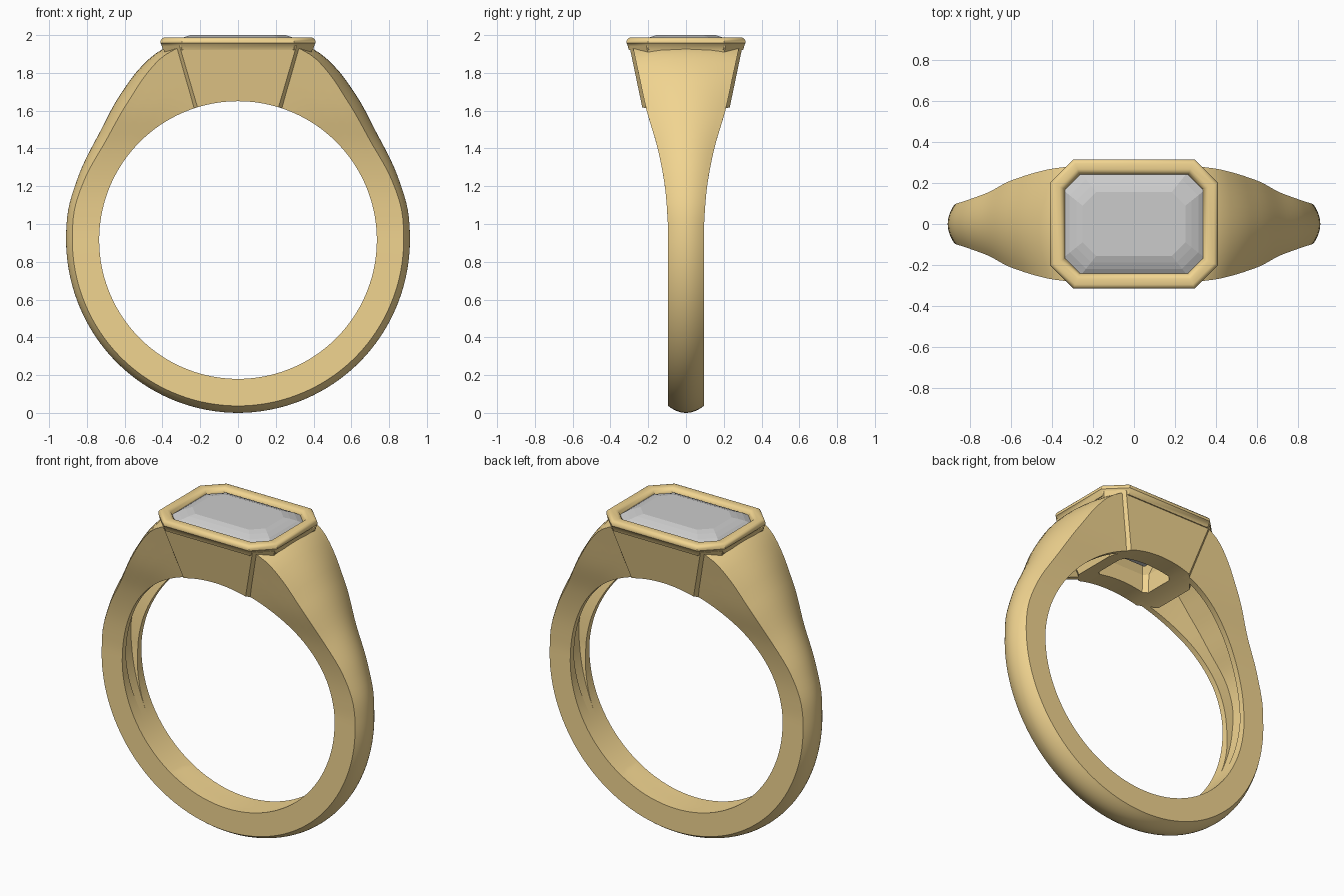
import bpy, math
from mathutils import Vector

if "Cube" in bpy.data.objects:
    bpy.data.objects.remove(bpy.data.objects["Cube"])

gold = bpy.data.materials.new("gold")
gold.diffuse_color = (0.88, 0.66, 0.28, 1)
gold.use_nodes = True
gold.node_tree.nodes["Principled BSDF"].inputs["Base Color"].default_value = gold.diffuse_color
CZ, RIN = 0.915, 0.735          # finger hole centre height and radius


def make(name, verts, faces, mat=None, smooth=None):
    me = bpy.data.meshes.new(name)
    me.from_pydata(verts, [], faces)
    ob = bpy.data.objects.new(name, me)
    bpy.context.collection.objects.link(ob)
    if mat:
        me.materials.append(mat)
    bpy.ops.object.select_all(action='DESELECT')
    ob.select_set(True)
    bpy.context.view_layer.objects.active = ob
    bpy.ops.object.mode_set(mode='EDIT')
    bpy.ops.mesh.select_all(action='SELECT')
    bpy.ops.mesh.normals_make_consistent(inside=False)
    bpy.ops.object.mode_set(mode='OBJECT')
    if smooth:
        bpy.ops.object.shade_smooth_by_angle(angle=math.radians(smooth))
    return ob


def loft(rings, ring_loop=False, caps=(True, True)):
    n, m = len(rings[0]), len(rings)
    verts = [p for r in rings for p in r]
    faces = []
    for i in range(m if ring_loop else m - 1):
        j = (i + 1) % m
        for k in range(n):
            l = (k + 1) % n
            faces.append((i * n + k, i * n + l, j * n + l, j * n + k))
    if not ring_loop:
        if caps[0]:
            faces.append(tuple(range(n)))
        if caps[1]:
            faces.append(tuple(range((m - 1) * n, m * n)))
    return verts, faces


def octagon(hx, hy, c, z):
    q = [(hx, hy - c), (hx - c, hy)]
    return [Vector((x, y, z)) for x, y in
            q + [(-x, y) for x, y in q[::-1]] + [(-x, -y) for x, y in q] + [(x, -y) for x, y in q[::-1]]]


def inset_oct(hx, hy, c, d, z):
    return octagon(hx - d, hy - d, c - 0.586 * d, z)


def curve(pts, x):
    """Smooth cubic interpolation through (x, value) points."""
    x = min(max(x, pts[0][0]), pts[-1][0])
    i = max(k for k in range(len(pts) - 1) if pts[k][0] <= x)

    def slope(k):
        a, b = pts[max(k - 1, 0)], pts[min(k + 1, len(pts) - 1)]
        return (b[1] - a[1]) / (b[0] - a[0])
    (x0, y0), (x1, y1) = pts[i], pts[i + 1]
    h = x1 - x0
    t = (x - x0) / h
    return ((2*t**3 - 3*t*t + 1) * y0 + (t**3 - 2*t*t + t) * h * slope(i)
            + (3*t*t - 2*t**3) * y1 + (t**3 - t*t) * h * slope(i + 1))


def polar(pts):
    return [(math.degrees(math.atan2(z - CZ, x)), math.hypot(x, z - CZ)) for x, z in pts]


# Band: half loft from the bottom to the head, mirrored in x
crown = [(-90, .915), (-45, .912), (-15, .91)] + polar(
    [(.91, .95), (.898, 1.08), (.85, 1.24), (.735, 1.48), (.62, 1.69), (.52, 1.825), (.41, 1.92), (.29, 1.965)])
edge = [(-90, .878), (-45, .878), (-15, .877)] + polar(
    [(.877, .95), (.865, 1.08), (.815, 1.23), (.70, 1.44), (.58, 1.65), (.48, 1.80), (.40, 1.885), (.29, 1.945)])
width = [(-1, .095), (.9, .095), (1.0, .096), (1.2, .112), (1.4, .15), (1.6, .208), (1.8, .252), (2.0, .295)]


def section(a):
    ca, sa = math.cos(math.radians(a)), math.sin(math.radians(a))
    if a == -90:
        ca = 0
    ro, rs = curve(crown, a), curve(edge, a)

    def pt(r, t, wall=0.0):
        z = CZ + r * sa
        return Vector((r * ca, t * (curve(width, z) - wall), z))
    out = []
    for k in range(13):                          # domed outside
        t = -1 + k / 6
        r = rs + (ro - rs) * (1 - t * t)
        y = t * curve(width, CZ + rs * sa)
        out.append(Vector((r * ca, y, CZ + r * sa)))
    s = min(max((a + 28) / 60, 0), 1)
    rg = RIN + s * s * (3 - 2 * s) * (rs - RIN - 0.055)   # hollow inside shoulders
    side = [rs + (RIN - rs) * k / 4 for k in range(1, 5)]
    out += [pt(r, 1) for r in side]
    wall = 0.075 - 0.04 * min(1, 2 * s)
    out += [pt(RIN, 1, wall)]
    out += [Vector((p.x, q, p.z)) for p in [pt(rg, 1, wall)]
            for y in [pt(RIN, 1, wall).y] for q in (y, -y)]
    out += [pt(RIN, -1, wall)]
    out += [pt(r, -1) for r in side[::-1]]
    return out


N = 64
band = make("band", *loft([section(-90 + (74 + 90) * i / N) for i in range(N + 1)], caps=(False, True)), gold)
mod = band.modifiers.new("mirror", 'MIRROR')
mod.use_clip = True
bpy.ops.object.modifier_apply(modifier=mod.name)
bpy.ops.object.shade_smooth_by_angle(angle=math.radians(30))

# Head: tapered eight-sided block under the stone
head = make("head", *loft([octagon(.27, .207, .09, 1.5), octagon(.40, .30, .09, 1.945)]), gold)
bpy.ops.mesh.primitive_cylinder_add(vertices=160, radius=RIN, depth=2, location=(0, 0, CZ),
                                    rotation=(math.pi / 2, 0, 0))
finger_cut = bpy.context.object
hole_cut = make("hole_cut", *loft([octagon(.17, .11, .025, 1.4), octagon(.19, .12, .025, 1.75),
                                   octagon(.32, .225, .07, 1.96)]))
for cutter in (finger_cut, hole_cut):
    cutter.hide_render = True
    bpy.context.view_layer.objects.active = head
    mod = head.modifiers.new("cut", 'BOOLEAN')
    mod.operation, mod.solver, mod.object = 'DIFFERENCE', 'EXACT', cutter
    bpy.ops.object.modifier_apply(modifier=mod.name)
    bpy.data.objects.remove(cutter)
bpy.ops.object.select_all(action='DESELECT')
head.select_set(True)
bpy.ops.object.shade_smooth_by_angle(angle=math.radians(20))

# Bezel: rounded eight-sided rim
profile = [(.014, 1.92), (.004, 1.953), (0, 1.957), (0, 1.966), (.004, 1.977), (.011, 1.984), (.02, 1.987),
           (.048, 1.987), (.058, 1.984), (.067, 1.976), (.074, 1.962), (.077, 1.945), (.077, 1.92)]
make("bezel", *loft([inset_oct(.411, .316, .115, d, z) for d, z in profile], ring_loop=True), gold, 35)

# Stone: step-cut gem, flat facets
steps = [(.24, 1.74), (.19, 1.79), (.11, 1.86), (.03, 1.92), (0, 1.945), (0, 1.957), (.028, 1.976), (.06, 1.99), (.09, 2.0)]
make("stone", *loft([octagon(.342 - d, .247 - d, max(.085 - .2 * d, .004), z) for d, z in steps]))
